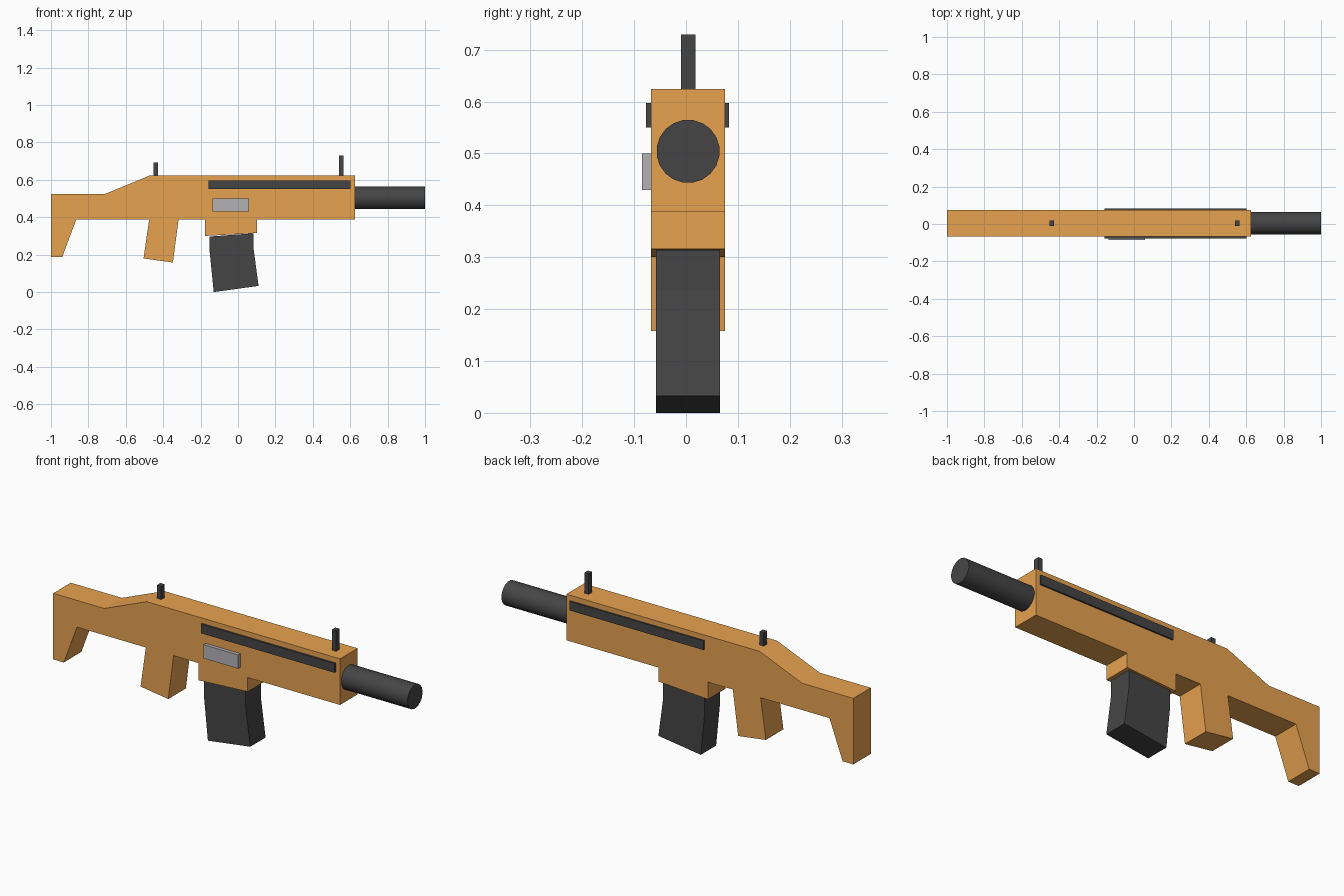
import bpy, bmesh, math
from mathutils import Matrix

if "Cube" in bpy.data.objects:
    bpy.data.objects.remove(bpy.data.objects["Cube"])

YC = 0.004  # centre plane of the body


def material(name, rgb):
    m = bpy.data.materials.new(name)
    m.diffuse_color = (*rgb, 1)
    m.use_nodes = True
    m.node_tree.nodes["Principled BSDF"].inputs["Base Color"].default_value = m.diffuse_color
    return m


orange = material("orange", (0.8, 0.36, 0.08))
dark = material("dark", (0.06, 0.06, 0.06))
light = material("light", (0.45, 0.45, 0.47))


def finish(bm, name, mat):
    bmesh.ops.recalc_face_normals(bm, faces=bm.faces)
    me = bpy.data.meshes.new(name)
    bm.to_mesh(me)
    bm.free()
    me.materials.append(mat)
    ob = bpy.data.objects.new(name, me)
    bpy.context.collection.objects.link(ob)
    return ob


def extrude_profile(name, pts, y0, y1, mat):
    """Side outline (x, z) extruded across the width."""
    bm = bmesh.new()
    face = bm.faces.new([bm.verts.new((x, y0, z)) for x, z in pts])
    new = bmesh.ops.extrude_face_region(bm, geom=[face])["geom"]
    verts = [v for v in new if isinstance(v, bmesh.types.BMVert)]
    bmesh.ops.translate(bm, verts=verts, vec=(0, y1 - y0, 0))
    return finish(bm, name, mat)


def box(name, x0, x1, y0, y1, z0, z1, mat):
    return extrude_profile(name, [(x0, z0), (x1, z0), (x1, z1), (x0, z1)], y0, y1, mat)


# Body with stock, grip and magazine well
extrude_profile("body", [
    (-1, 0.525), (-0.71, 0.525), (-0.47, 0.624), (0.625, 0.624), (0.625, 0.388),
    (0.102, 0.388), (0.102, 0.316), (-0.177, 0.30), (-0.177, 0.388),
    (-0.318, 0.388), (-0.348, 0.158), (-0.505, 0.18), (-0.475, 0.388),
    (-0.865, 0.388), (-0.94, 0.187), (-1, 0.187)], -0.067, 0.075, orange)

# Bent magazine
extrude_profile("magazine", [
    (-0.152, 0.297), (0.084, 0.314), (0.083, 0.235), (0.11, 0.033),
    (-0.13, 0), (-0.152, 0.22)], YC - 0.062, YC + 0.062, dark)

# Barrel
bm = bmesh.new()
bmesh.ops.create_cone(bm, cap_ends=True, segments=20, radius1=0.061, radius2=0.061, depth=0.38,
                      matrix=Matrix.Translation((0.81, YC, 0.504))
                      @ Matrix.Rotation(math.pi / 2, 4, 'Y')
                      @ Matrix.Rotation(math.pi / 20, 4, 'Z'))
barrel = finish(bm, "barrel", dark)
for p in barrel.data.polygons:
    p.use_smooth = len(p.vertices) == 4

# Sights
for name, x, top in (("rear_sight", -0.44, 0.692), ("front_sight", 0.551, 0.729)):
    box(name, x - 0.012, x + 0.012, YC - 0.014, YC + 0.014, 0.62, top, dark)

# Side rails
for name, y0, y1 in (("front_rail", -0.077, -0.064), ("back_rail", 0.072, 0.083)):
    box(name, -0.157, 0.601, y0, y1, 0.55, 0.597, dark)

# Ejection port cover
box("port_cover", -0.136, 0.06, -0.085, -0.064, 0.43, 0.50, light)
